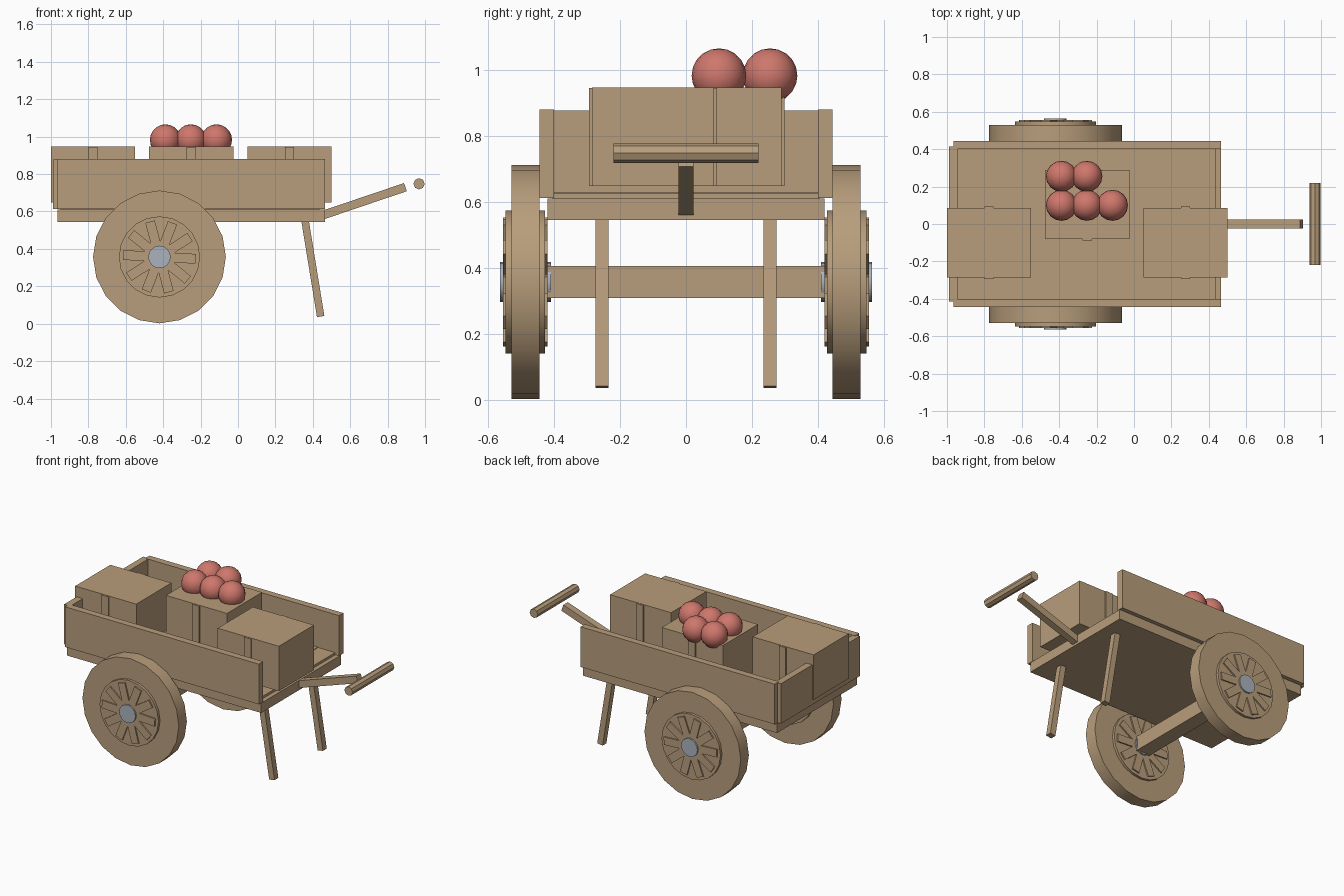
import bpy, math
from mathutils import Vector

cube = bpy.data.objects.get("Cube")
if cube:
    bpy.data.objects.remove(cube, do_unlink=True)


def material(name, rgb):
    m = bpy.data.materials.new(name)
    m.use_nodes = True
    m.diffuse_color = (*rgb, 1)
    m.node_tree.nodes["Principled BSDF"].inputs["Base Color"].default_value = (*rgb, 1)
    return m


wood = material("tan wood", (0.48, 0.34, 0.20))
metal = material("grey metal", (0.41, 0.45, 0.51))
red = material("fruit red", (0.62, 0.185, 0.15))


def finish(name, mat):
    o = bpy.context.object
    o.name = name
    o.data.materials.append(mat)
    return o


def box(name, x, y, z, mat=wood):
    """Box from (low, high) ranges along each axis."""
    bpy.ops.mesh.primitive_cube_add(size=1, location=[sum(r) / 2 for r in (x, y, z)])
    o = finish(name, mat)
    o.scale = [r[1] - r[0] for r in (x, y, z)]
    return o


def beam(name, a, b, width):
    """Square bar running between two points."""
    a, b = Vector(a), Vector(b)
    bpy.ops.mesh.primitive_cube_add(size=1, location=(a + b) / 2)
    o = finish(name, wood)
    o.scale = (width, width, (b - a).length)
    angle = math.atan2(b.x - a.x, b.z - a.z)
    o.rotation_euler = (0, angle, 0)
    return o


def disc(name, sides, radius, depth, loc, mat=wood):
    """Cylinder with its axis along y."""
    bpy.ops.mesh.primitive_cylinder_add(vertices=sides, radius=radius, depth=depth,
                                        location=loc, rotation=(math.pi / 2, 0, 0))
    bpy.ops.object.shade_smooth_by_angle(angle=math.radians(30))
    return finish(name, mat)


# Bed and floor planks
box("bed", (-0.965, 0.465), (-0.42, 0.42), (0.545, 0.61))
seams = [-0.95, -0.63, -0.44, -0.34, -0.22, -0.12, 0.13, 0.31, 0.435]
for i, (a, b) in enumerate(zip(seams, seams[1:])):
    box("floor_plank", (a, b), (-0.405, 0.405), (0.6, 0.63 - 0.004 * (i % 2)))

# Walls
box("back_board", (-0.99, -0.945), (-0.415, 0.415), (0.612, 0.878))
for s, side in ((-1, "right"), (1, "left")):
    lo, hi = sorted((s * 0.40, s * 0.445))
    box(side + "_board", (-0.965, 0.465), (lo, hi), (0.612, 0.88))
    # Prop legs
    beam(side + "_leg", (0.357, s * 0.255, 0.56), (0.442, s * 0.255, 0.038), 0.04)

    # Wheels
    cx, cy, cz = -0.42, s * 0.4875, 0.357
    disc(side + "_tire", 20, 0.355, 0.085, (cx, cy, cz))
    disc(side + "_wheel_plate", 20, 0.217, 0.119, (cx, cy, cz))
    disc(side + "_hub_cap", 16, 0.06, 0.155, (cx, cy, cz), metal)
    for k in range(10):
        t = math.radians(36 * k - 3)
        bpy.ops.mesh.primitive_cube_add(size=1, rotation=(0, -t, 0), location=(
            cx + 0.12 * math.cos(t), cy, cz + 0.12 * math.sin(t)))
        bpy.context.object.scale = (0.15, 0.136, 0.052)
        finish(side + "_spoke", wood)

# Axle
box("axle", (-0.47, -0.37), (-0.44, 0.44), (0.308, 0.406))

# Pull shaft and grip
beam("pull_shaft", (0.44, 0, 0.576), (0.895, 0, 0.73), 0.046)
disc("grip_bar", 8, 0.03, 0.44, (0.968, 0, 0.748))

# Crates with a batten on the front and rear faces
for x, y in ((-0.775, -0.1), (-0.25, 0.105), (0.275, -0.1)):
    box("crate", (x - 0.225, x + 0.225), (y - 0.185, y + 0.185), (0.648, 0.947))
    box("crate_batten", (x - 0.025, x + 0.025), (y - 0.194, y + 0.194), (0.648, 0.945))

# Fruit on the middle crate
for x, y in ((-0.388, 0.1), (-0.252, 0.1), (-0.115, 0.1), (-0.388, 0.255), (-0.252, 0.255)):
    bpy.ops.mesh.primitive_uv_sphere_add(segments=16, ring_count=10, radius=0.083,
                                         location=(x, y, 0.983))
    bpy.ops.object.shade_smooth()
    finish("fruit", red)
